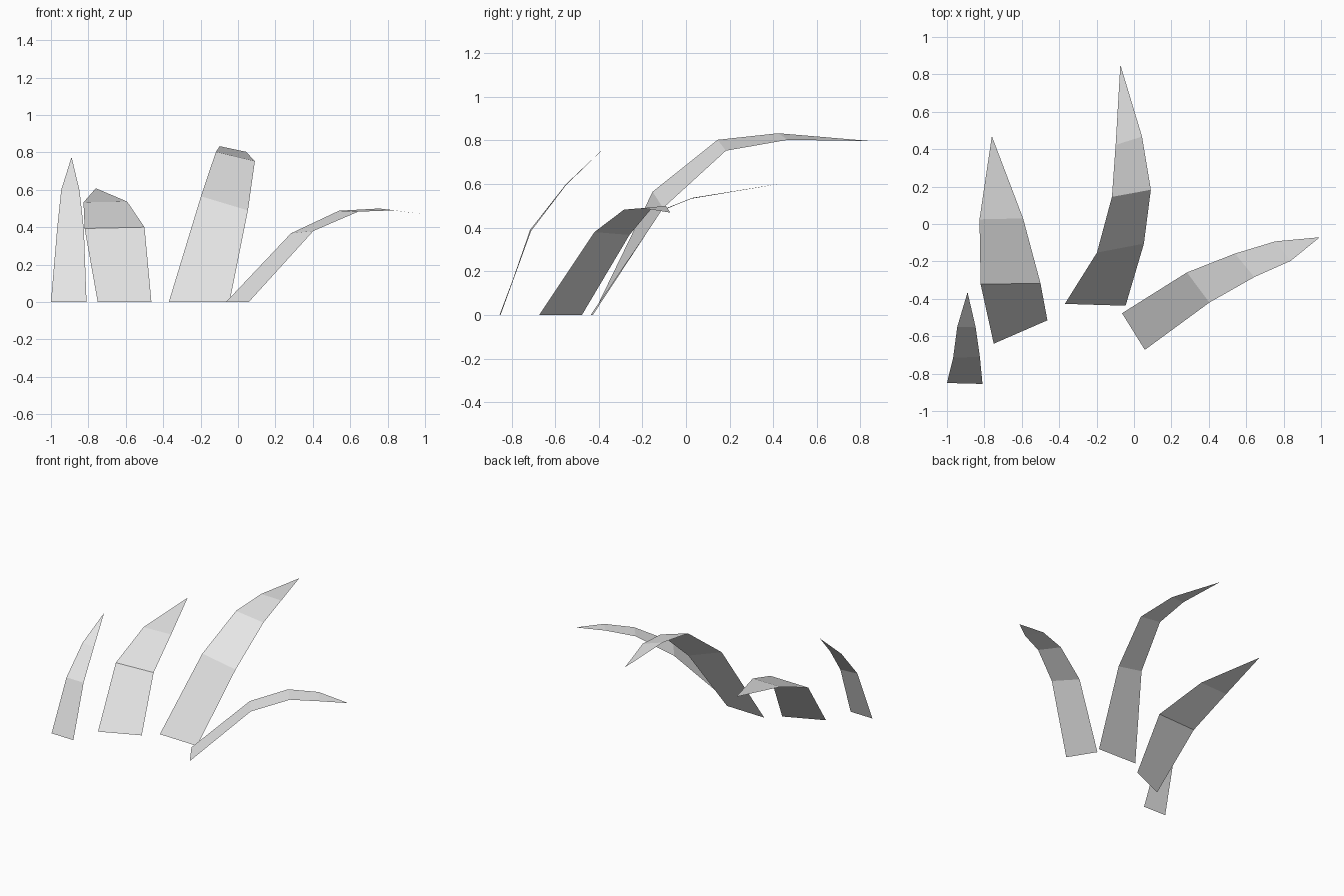
import bpy
import bmesh

# Remove the default cube if the scene has it
default_cube = bpy.data.objects.get("Cube")
if default_cube:
    bpy.data.objects.remove(default_cube, do_unlink=True)


def make_material(name, colour):
    material = bpy.data.materials.new(name)
    material.use_nodes = True
    material.diffuse_color = colour
    shader = material.node_tree.nodes["Principled BSDF"]
    shader.inputs["Base Color"].default_value = colour
    return material


light_grey = make_material("light_grey", (0.8, 0.8, 0.8, 1))


def make_blade(name, left_edge, right_edge, tip):
    """Skin a bent flat blade between two edge paths and close it at a tip."""
    bm = bmesh.new()
    left = [bm.verts.new(point) for point in left_edge]
    right = [bm.verts.new(point) for point in right_edge]
    point = bm.verts.new(tip)

    # One quad per bend, following the two edges upward
    for i in range(len(left) - 1):
        bm.faces.new((left[i], right[i], right[i + 1], left[i + 1]))

    # Pointed end
    bm.faces.new((left[-1], right[-1], point))

    mesh = bpy.data.meshes.new(name)
    bm.to_mesh(mesh)
    bm.free()
    mesh.materials.append(light_grey)
    blade = bpy.data.objects.new(name, mesh)
    bpy.context.collection.objects.link(blade)
    return blade


# Short narrow blade at the front right corner
make_blade(
    "small_grass_blade",
    left_edge=[(-1, -.85, 0), (-.967, -.715, .39), (-.945, -.55, .6)],
    right_edge=[(-.81, -.855, 0), (-.824, -.71, .385), (-.847, -.55, .595)],
    tip=(-.89, -.365, .775),
)

# Wide blade bending backward
make_blade(
    "wide_grass_blade",
    left_edge=[(-.75, -.64, 0), (-.82, -.322, .393), (-.826, .025, .533)],
    right_edge=[(-.463, -.515, 0), (-.5, -.317, .4), (-.593, .03, .537)],
    tip=(-.76, .47, .608),
)

# Tallest blade, arching far to the back
make_blade(
    "tall_grass_blade",
    left_edge=[(-.37, -.427, 0), (-.198, -.153, .565),
               (-.118, .145, .803), (-.098, .423, .833)],
    right_edge=[(-.045, -.437, 0), (.053, -.105, .49),
                (.09, .183, .753), (.043, .467, .803)],
    tip=(-.073, .852, .797),
)

# Blade drooping out to the left side
make_blade(
    "drooping_grass_blade",
    left_edge=[(-.064, -.477, 0), (.283, -.259, .367),
               (.54, -.158, .488), (.755, -.093, .5)],
    right_edge=[(.058, -.673, 0), (.403, -.42, .38),
                (.643, -.284, .483), (.838, -.197, .49)],
    tip=(.993, -.071, .469),
)
